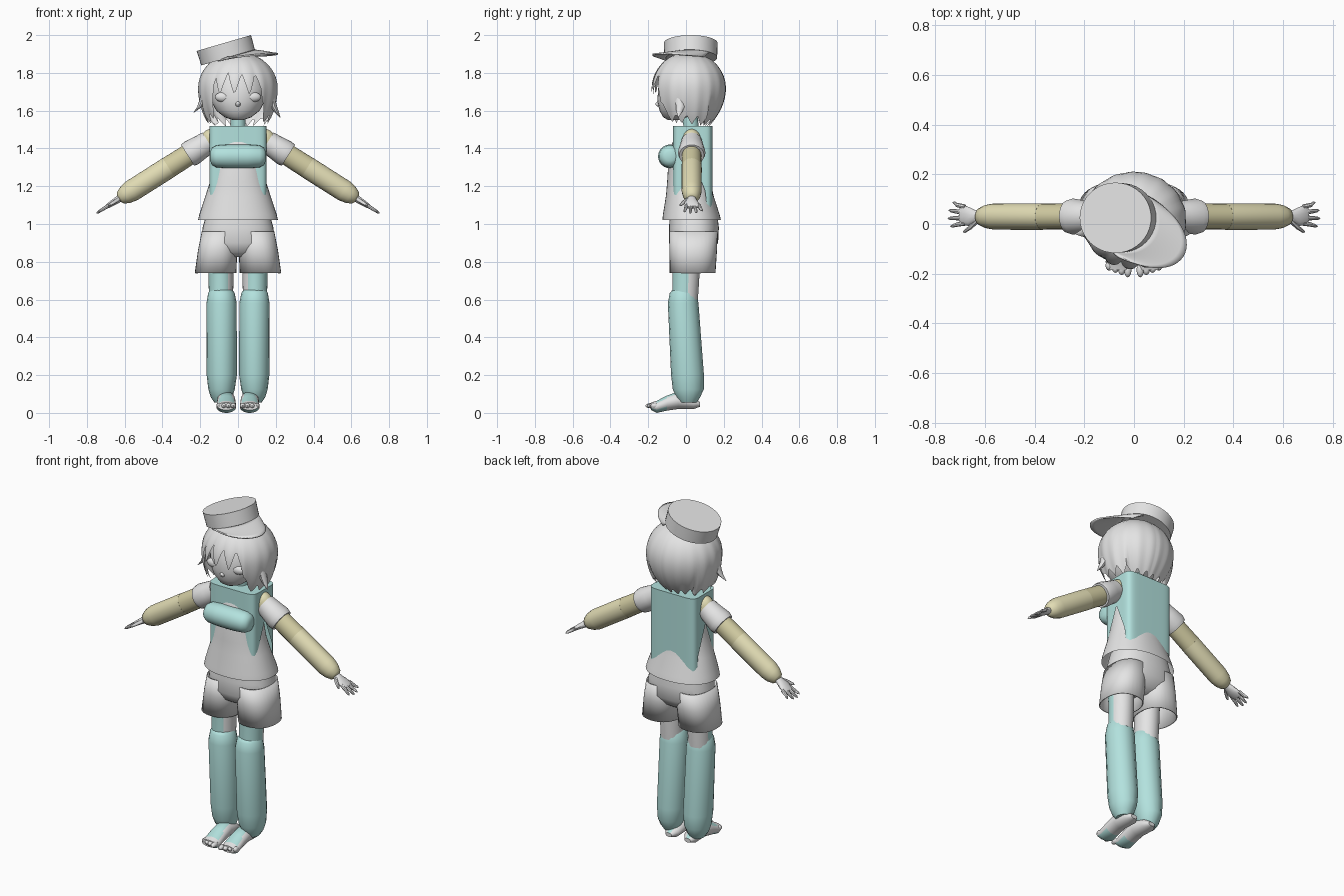
import bpy, bmesh, math
from mathutils import Vector

cube = bpy.data.objects.get("Cube")
if cube:
    bpy.data.objects.remove(cube, do_unlink=True)


def material(name, rgb):
    m = bpy.data.materials.new(name)
    m.use_nodes = True
    m.diffuse_color = (*rgb, 1)
    m.node_tree.nodes["Principled BSDF"].inputs["Base Color"].default_value = (*rgb, 1)
    return m


GREY = material("light grey", (0.78, 0.78, 0.78))
TEAL = material("pale teal", (0.45, 0.76, 0.73))
YELLOW = material("pale yellow", (0.76, 0.72, 0.46))
OCHRE = material("dull yellow", (0.64, 0.6, 0.36))
X, Y, Z = Vector((1, 0, 0)), Vector((0, 1, 0)), Vector((0, 0, 1))


def surface(name, f, nu, nv, mats, closed=True, caps=(True, True), rule=None, thick=0, sharp=40):
    """Skin a grid of points f(i, j); the rule picks a material per face."""
    bm = bmesh.new()
    rows = [[bm.verts.new(f(i, j)) for i in range(nu)] for j in range(nv)]
    for a, b in zip(rows, rows[1:]):
        for i in range(nu if closed else nu - 1):
            k = (i + 1) % nu
            bm.faces.new((a[i], a[k], b[k], b[i]))
    if caps[0]:
        bm.faces.new(rows[0][::-1])
    if caps[1]:
        bm.faces.new(rows[-1])
    bmesh.ops.recalc_face_normals(bm, faces=bm.faces)
    bm.normal_update()
    for face in bm.faces:
        face.smooth = True
        if rule:
            face.material_index = rule(face.calc_center_median(), face.normal)
    me = bpy.data.meshes.new(name)
    bm.to_mesh(me)
    bm.free()
    me.set_sharp_from_angle(angle=math.radians(sharp))
    for m in mats:
        me.materials.append(m)
    ob = bpy.data.objects.new(name, me)
    bpy.context.collection.objects.link(ob)
    if thick:
        mod = ob.modifiers.new("thickness", "SOLIDIFY")
        mod.thickness = thick
    return ob


def unit(i, n, power=2):
    t = math.tau * i / n
    c, s = math.cos(t), math.sin(t)
    return (math.copysign(abs(c) ** (2 / power), c), math.copysign(abs(s) ** (2 / power), s))


def loft(name, secs, mats, u=X, v=Y, n=24, power=2, **kw):
    """Join elliptical sections given as (centre, radius u, radius v)."""
    def f(i, j):
        c, ru, rv = secs[j]
        a, b = unit(i, n, power)
        return Vector(c) + u * (a * ru) + v * (b * rv)
    return surface(name, f, n, len(secs), mats, **kw)


def ball(name, centre, radii, mat, n=20, m=10):
    def f(i, j):
        p = math.pi * (j + 0.05) / (m + 0.1)
        a, b = unit(i, n)
        return Vector(centre) + Vector((radii[0] * a * math.sin(p), radii[1] * b * math.sin(p), radii[2] * math.cos(p)))
    return surface(name, f, n, m + 1, [mat])


# Head, face and neck
loft("head", [((0, -.07, 1.55), .025, .025), ((0, -.055, 1.565), .07, .065),
              ((0, -.03, 1.6), .115, .11), ((0, -.012, 1.65), .142, .14),
              ((0, 0, 1.72), .155, .147), ((0, .01, 1.8), .14, .13), ((0, .01, 1.86), .08, .08)], [GREY])
ball("nose", (0, -.145, 1.635), (.014, .018, .014), GREY, 10, 6)
loft("neck", [((0, .03, 1.47), .042, .042), ((0, .02, 1.6), .038, .038)], [TEAL])
for side in (1, -1):
    ball("eye", (side * .077, -.113, 1.672), (.045, .024, .027), GREY)


# Hair: one bowl with pointed locks along its hem
def teeth(phi, period, shift):
    t = ((phi - shift) / period) % 1
    return 1 - abs(2 * t - 1)


def hair_point(i, j, n=112, rows=14):
    phi = math.tau * i / n - math.pi
    a = abs(phi)
    blend = min(1, max(0, (a - .62) / .2))
    fringe = 1.8 - .12 * teeth(phi, .38, .1)
    lower = 1.6 - .015 * a - .05 * teeth(phi, .35, .1)
    hem = fringe + (lower - fringe) * blend
    t = j / (rows - 1)
    z = 1.9 + (hem - 1.9) * t
    h = z - 1.72
    r = math.sqrt(max(0, 1 - (h / .19) ** 2)) if h > 0 else 1 - (.2 + .12 * (a > 2.2)) * (h / .17) ** 2
    r *= 1 + .035 * t * (teeth(phi, .38, .1) - .5)
    return Vector((.21 * r * math.sin(phi), .015 - .195 * r * math.cos(phi), z))


surface("hair", hair_point, 112, 14, [GREY], caps=(True, False), sharp=60)
for side, drop in ((1, .025), (-1, 0)):
    loft("hair_flick", [((side * .17, -.03, 1.72 - drop), .02, .03), ((side * .188, -.03, 1.65 - drop), .018, .025),
                        ((side * .203, -.035, 1.62 - drop), .013, .017),
                        ((side * (.235 - drop / 2), -.04, 1.59 - drop), .002, .002)], [GREY], n=10)

# Cap: tilted crown and a peak turned to one side
tilt = Vector((.96, 0, .28))
up = Vector((-.28, 0, .96))
top = Vector((-.075, .025, 1.958))
loft("cap_crown", [(top - up * .08, .148, .14), (top, .15, .142)], [GREY], u=tilt, n=40)
ahead = Vector((.85, -.53, 0))


def peak_point(i, j):
    a = math.radians(-82 + 164 * i / 24)
    t = j / 6
    ang = a - .557
    inner = top - up * .077 + tilt * (.143 * math.cos(ang)) + Y * (.135 * math.sin(ang))
    p = inner + ahead * (.16 * math.sqrt(math.cos(a)) * t)
    edge = 1.882 + .024 * math.cos(a)
    p.z = inner.z + (edge - inner.z) * t ** 1.3
    return p


surface("cap_peak", peak_point, 25, 7, [GREY], closed=False, caps=(False, False), thick=.008)

# Shirt
loft("shirt", [((0, .03, 1.02), .212, .155), ((0, .028, 1.05), .205, .15),
               ((0, .02, 1.15), .172, .126), ((0, .016, 1.22), .15, .116), ((0, .015, 1.3), .136, .11),
               ((0, .02, 1.42), .135, .096), ((0, .03, 1.5), .12, .075)],
     [GREY], n=40, power=2.2, caps=(False, True))


# Boxy vest with a hem that dips to a point at each corner
def vest_point(i, j):
    a, b = unit(i, 64, 7)
    k = min(abs(a), abs(b))
    hem = 1.08 + (.1 if b > .7 else .26) * (1 - k)
    return Vector((.152 * a, .035 + .105 * b, 1.52 + (hem - 1.52) * j / 8))


surface("vest", vest_point, 64, 9, [TEAL], caps=(True, False))
chest = [(-.147, .025), (-.138, .045), (-.115, .058), (-.05, .063), (.05, .063), (.115, .058), (.138, .045), (.147, .025)]
loft("chest_roll", [((x, -.085, 1.358), r, r) for x, r in chest], [TEAL], u=Y, v=Z)

# Shorts
loft("shorts_hips", [((0, .04, 1.06), .165, .125), ((0, .042, .98), .188, .132),
                     ((0, .04, .9), .195, .13), ((0, .035, .85), .15, .1), ((0, .035, .825), .06, .06)],
     [GREY], n=32, power=2.3)
for side in (1, -1):
    loft("shorts_leg", [((side * .098, .04, .96), .094, .128), ((side * .108, .038, .86), .104, .126),
                        ((side * .119, .035, .74), .11, .121)],
         [GREY], n=32, power=2.3, caps=(False, False), thick=.006)

    # Thigh is teal in front and bare behind
    def thigh_rule(c, nrm, s=side):
        return 1 if nrm.y < .15 and nrm.x * s > -.65 else 0
    loft("thigh", [((side * .09, 0, .88), .068, .078), ((side * .09, 0, .74), .066, .072),
                   ((side * .09, -.005, .6), .064, .068)], [GREY, TEAL], n=32, rule=thigh_rule)
    loft("lower_leg", [((side * .088, -.013, .652), .058, .058), ((side * .088, -.014, .635), .07, .072),
                       ((side * .087, -.015, .58), .08, .081), ((side * .086, .008, .2), .08, .087),
                       ((side * .087, .012, .125), .07, .082), ((side * .087, .012, .085), .058, .064),
                       ((side * .085, .012, .055), .04, .045)], [TEAL], n=16, sharp=50)

    # Foot with teal instep and ball
    def foot_rule(c, nrm):
        instep = nrm.z > .75 and c.y > -.14
        sole = nrm.z < -.6 and -.19 < c.y < -.1
        return 1 if instep or sole else 0
    fx = side * .062
    loft("foot", [((fx, .075, .045), .02, .012), ((fx, .04, .052), .045, .032), ((fx, -.04, .067), .048, .046),
                  ((fx, -.1, .052), .05, .04), ((fx, -.155, .032), .052, .032), ((fx, -.185, .035), .046, .02)],
         [GREY, TEAL], u=X, v=Z, n=28, rule=foot_rule)
    for k in range(4):
        ball("toe", (fx + side * (k * .025 - .037), -.185 + k * .006, .038), (.015, .03 - k * .003, .014), GREY, 12, 6)

    # Arm, running from the shoulder down its axis
    axis = Vector((side * .844, 0, -.536))
    cross = Vector((side * .536, 0, .844))
    base = Vector((side * .14, .03, 1.444))

    def limb(name, secs, mat, n=20, **kw):
        return loft(name, [(base + axis * s + Y * y, ru, rv) for s, y, ru, rv in secs], [mat], u=Y, v=cross, n=n, **kw)
    ball("shoulder", base, (.058, .05, .06), YELLOW)
    limb("upper_arm", [(0, 0, .05, .055), (.28, 0, .053, .058)], OCHRE)
    limb("forearm", [(.27, 0, .0535, .0585), (.5, 0, .053, .058), (.54, 0, .047, .05),
                     (.57, 0, .034, .036), (.58, 0, .02, .02)], YELLOW)
    limb("sleeve", [(.02, 0, .056, .06), (.07, 0, .064, .064), (.125, 0, .073, .07), (.15, 0, .066, .066)], GREY)

    # Hand
    limb("palm", [(.56, 0, .02, .018), (.59, 0, .025, .019), (.62, 0, .038, .016),
                  (.65, .005, .04, .013), (.665, .005, .032, .008)], GREY, 14)
    for k in range(4):
        y = -.027 + k * .022
        reach = (.71, .722, .718, .7)[k]
        limb("finger", [(.64, y, .01, .01), (.68, y * 1.2, .009, .009),
                        (reach - .01, y * 1.4, .007, .007), (reach, y * 1.45, .002, .002)], GREY, 8)
    limb("thumb", [(.58, -.015, .012, .012), (.61, -.04, .011, .011),
                   (.64, -.058, .008, .008), (.65, -.062, .002, .002)], GREY, 8)
